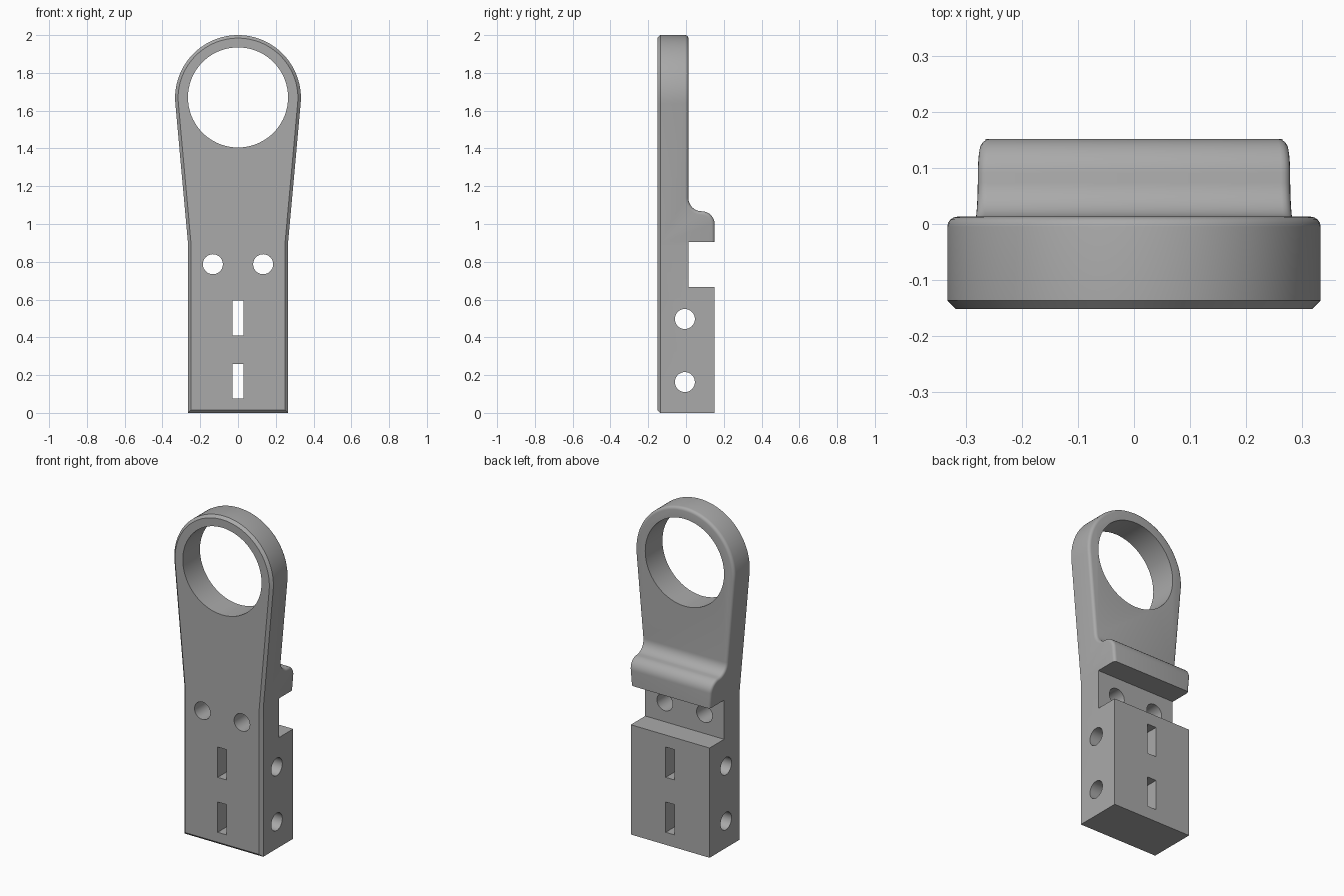
import bpy, bmesh
from math import sin, cos, pi, radians, atan2, acos, hypot
from mathutils import Vector

cube = bpy.data.objects.get("Cube")
if cube:
    bpy.data.objects.remove(cube)

FRONT, BACK, PLATE = -0.152, 0.152, 0.013
HALF, SHOULDER = 0.265, 0.9
RING_Z, RING_R, HOLE_R = 1.667, 0.333, 0.265

grey = bpy.data.materials.new("grey")
grey.use_nodes = True
grey.diffuse_color = (0.4, 0.4, 0.4, 1)
grey.node_tree.nodes["Principled BSDF"].inputs["Base Color"].default_value = (0.4, 0.4, 0.4, 1)


def arc(cx, cy, r, start, end, n):
    """Points along an arc, angles in radians."""
    steps = [start + (end - start) * i / n for i in range(n + 1)]
    return [(cx + r * cos(a), cy + r * sin(a)) for a in steps]


def prism(name, points, axis, low, high):
    """Extrude a closed profile along x (profile in y, z) or y (profile in x, z)."""
    bm = bmesh.new()
    place = (lambda p: (low, p[0], p[1])) if axis == "x" else (lambda p: (p[0], low, p[1]))
    face = bm.faces.new([bm.verts.new(place(p)) for p in points])
    out = bmesh.ops.extrude_face_region(bm, geom=[face])
    move = Vector((high - low, 0, 0)) if axis == "x" else Vector((0, high - low, 0))
    bmesh.ops.translate(bm, vec=move, verts=[g for g in out["geom"] if isinstance(g, bmesh.types.BMVert)])
    bmesh.ops.recalc_face_normals(bm, faces=bm.faces)
    mesh = bpy.data.meshes.new(name)
    bm.to_mesh(mesh)
    bm.free()
    obj = bpy.data.objects.new(name, mesh)
    bpy.context.collection.objects.link(obj)
    mesh.materials.append(grey)
    return obj


def apply_boolean(target, tool, operation):
    mod = target.modifiers.new(operation, "BOOLEAN")
    mod.object, mod.operation, mod.solver = tool, operation, "EXACT"
    bpy.context.view_layer.objects.active = target
    bpy.ops.object.modifier_apply(modifier=mod.name)
    bpy.data.objects.remove(tool)


# Front outline: straight sides, flared neck and round head
tangent = atan2(SHOULDER - RING_Z, HALF) + acos(RING_R / hypot(HALF, SHOULDER - RING_Z))
outline = [(-HALF, 0), (HALF, 0), (HALF, SHOULDER)]
outline += arc(0, RING_Z, RING_R, tangent, pi - tangent, 64) + [(-HALF, SHOULDER)]
body = prism("handle_body", outline, "y", FRONT, BACK)

# Side profile: thick base, notch, rounded lug and thin upper plate
r = (BACK - PLATE) / 2
mid = PLATE + r
lug_z = 0.998
side = [(FRONT - 0.1, -0.1), (BACK + 0.1, -0.1), (BACK + 0.1, 0.667), (PLATE, 0.667), (PLATE, 0.905), (BACK, 0.905)]
side += arc(mid, lug_z, r, 0, pi / 2, 12)
side += arc(mid, lug_z + 2 * r, r, -pi / 2, -pi, 12)[1:]
side += [(PLATE, 2.1), (FRONT - 0.1, 2.1)]
apply_boolean(body, prism("side_profile", side, "x", -0.5, 0.5), "INTERSECT")


# Edge treatment: chamfered front rim, rounded rear rim from the lug upwards
def bevel_rim(bm, rule, size, segments):
    edges = [e for e in bm.edges if rule(e)]
    bmesh.ops.bevel(bm, geom=edges, offset=size, offset_type="OFFSET", segments=segments,
                    profile=0.5, affect="EDGES", clamp_overlap=False)


def front_rim(e):
    return all(v.co.y < FRONT + 0.001 for v in e.verts) and e.calc_face_angle(0) > 0.5


def rear_rim(e):
    high = all(v.co.z > 0.904 and v.co.y > PLATE - 0.001 for v in e.verts)
    lower_lip = all(v.co.z < 0.906 for v in e.verts)
    is_side = [abs(f.normal.y) < 0.01 and (abs(f.normal.x) > 0.9 or f.calc_center_median().z > 1.3)
               for f in e.link_faces]
    return high and not lower_lip and sum(is_side) == 1


bm = bmesh.new()
bm.from_mesh(body.data)
bmesh.ops.remove_doubles(bm, verts=bm.verts, dist=0.0002)
bmesh.ops.dissolve_limit(bm, angle_limit=radians(0.2), verts=bm.verts, edges=bm.edges)
bm.normal_update()
bevel_rim(bm, front_rim, 0.016, 1)
bm.normal_update()
bevel_rim(bm, rear_rim, 0.018, 4)
bm.to_mesh(body.data)
bm.free()

# Ring opening and two screw holes through the front
for x, z, radius, n in ((0, 1.67, HOLE_R, 72), (-0.133, 0.787, 0.053, 32), (0.133, 0.787, 0.053, 32)):
    apply_boolean(body, prism("front_hole", arc(x, z, radius, 0, 2 * pi, n)[:-1], "y", -0.4, 0.4), "DIFFERENCE")

# Slots through the front, pin holes through the sides
for z in (0.168, 0.502):
    slot = [(-0.03, z - 0.092), (0.03, z - 0.092), (0.03, z + 0.092), (-0.03, z + 0.092)]
    apply_boolean(body, prism("slot", slot, "y", -0.4, 0.4), "DIFFERENCE")
    pin = arc(-0.006, z - 0.005, 0.053, 0, 2 * pi, 32)[:-1]
    apply_boolean(body, prism("pin_hole", pin, "x", -0.5, 0.5), "DIFFERENCE")

bpy.ops.object.select_all(action="DESELECT")
body.select_set(True)
bpy.context.view_layer.objects.active = body
bpy.ops.object.shade_smooth_by_angle(angle=radians(30))
